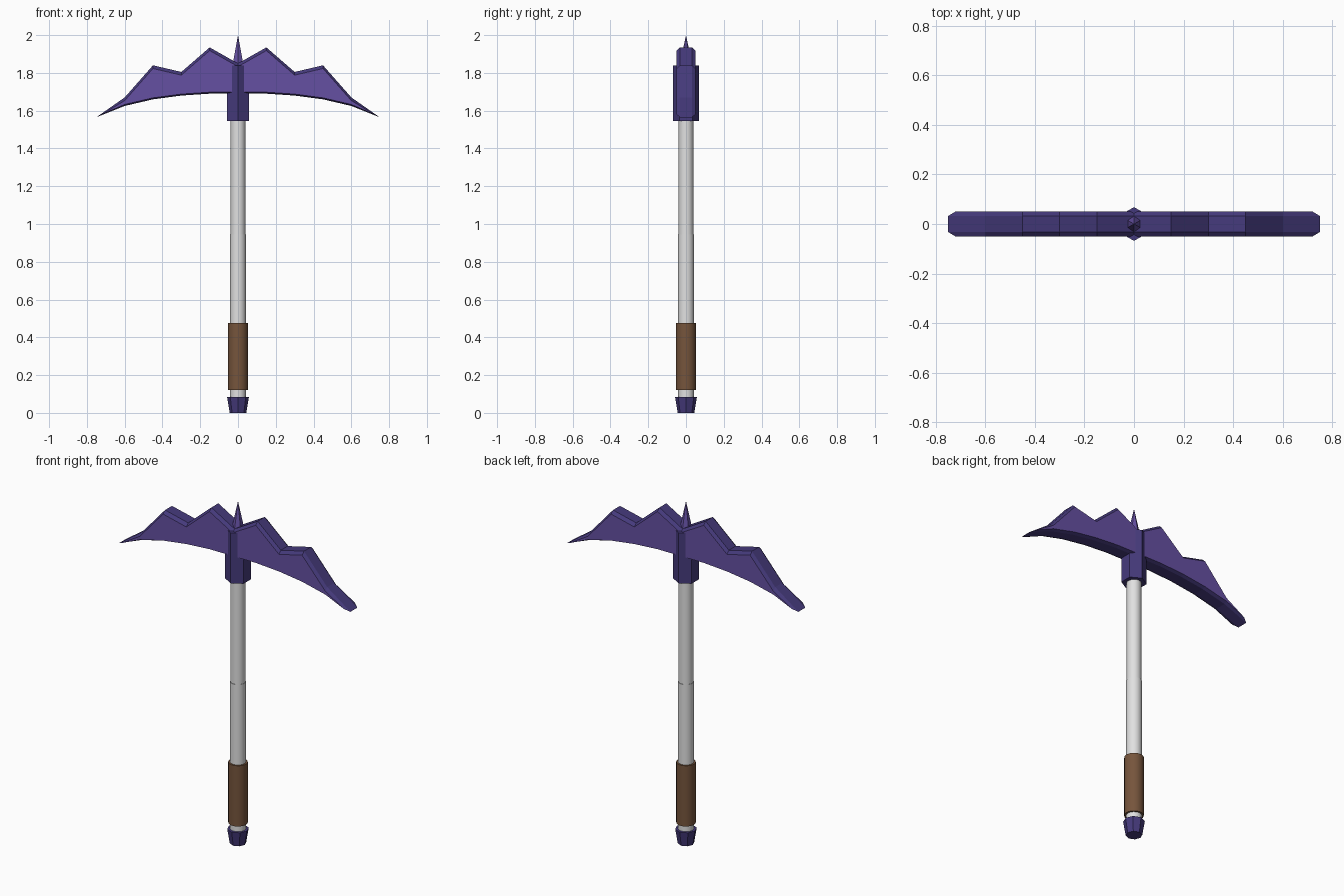
import bpy
import bmesh
import math

cube = bpy.data.objects.get("Cube")
if cube:
    bpy.data.objects.remove(cube, do_unlink=True)


def make_material(name, rgb):
    m = bpy.data.materials.new(name)
    m.use_nodes = True
    m.diffuse_color = (*rgb, 1)
    m.node_tree.nodes["Principled BSDF"].inputs["Base Color"].default_value = (*rgb, 1)
    return m


violet = make_material("violet", (0.13, 0.08, 0.36))
dark_violet = make_material("dark violet", (0.06, 0.042, 0.2))
white = make_material("pale grey", (0.75, 0.75, 0.75))
brown = make_material("brown leather", (0.18, 0.09, 0.045))


def turned(name, sides, rings, material, smooth=False):
    """Stack of regular polygons given as (radius, height), first corner on y."""
    bm = bmesh.new()
    loops = []
    for r, z in rings:
        angles = [math.pi / 2 + i * math.tau / sides for i in range(sides)]
        loops.append([bm.verts.new((r * math.cos(a), r * math.sin(a), z)) for a in angles])
    for low, high in zip(loops, loops[1:]):
        for i in range(sides):
            j = (i + 1) % sides
            bm.faces.new((low[i], low[j], high[j], high[i]))
    bm.faces.new(loops[0][::-1])
    bm.faces.new(loops[-1])
    bmesh.ops.remove_doubles(bm, verts=bm.verts, dist=1e-5)
    return finish(name, bm, [material], smooth)


def finish(name, bm, materials, smooth=False):
    bmesh.ops.recalc_face_normals(bm, faces=bm.faces)
    mesh = bpy.data.meshes.new(name)
    bm.to_mesh(mesh)
    bm.free()
    for m in materials:
        mesh.materials.append(m)
    ob = bpy.data.objects.new(name, mesh)
    bpy.context.collection.objects.link(ob)
    if smooth:
        bpy.ops.object.select_all(action='DESELECT')
        ob.select_set(True)
        bpy.context.view_layer.objects.active = ob
        bpy.ops.object.shade_smooth_by_angle(angle=math.radians(40))
    return ob


# Handle
turned("pommel", 8, [(0.044, 0), (0.058, 0.085)], dark_violet)
turned("lower_shaft", 24, [(0.042, 0.07), (0.042, 0.945)], white, True)
turned("upper_shaft", 24, [(0.039, 0.94), (0.039, 1.56)], white, True)
turned("grip", 24, [(0.052, 0.12), (0.052, 0.475)], brown, True)

# Head socket and top spike
turned("socket", 6, [(0.068, 1.545), (0.068, 1.84)], dark_violet)
turned("top_spike", 6, [(0.036, 1.83), (0.0, 2.0)], violet)

# Blade: bevelled slab, pale flat sides inside a dark rim
STEP, TIP = 0.15, (0.75, 1.565)
top = [1.85, 1.935, 1.805, 1.84, 1.67]
bottom = [1.69, 1.69, 1.68, 1.66, 1.625]


def outline(drop, lift, tip):
    upper = [(i * STEP, z - drop) for i, z in enumerate(top)]
    lower = [(i * STEP, z + lift) for i, z in enumerate(bottom)]
    right = upper + [tip] + lower[::-1]
    left = [(-x, z) for x, z in right[::-1] if x > 0]
    return right + left


rim = outline(0, 0, TIP)
face = outline(0.017, 0.008, (0.72, 1.581))
bm = bmesh.new()
layers = [[bm.verts.new((x, y, z)) for x, z in shape]
          for shape, y in ((face, -0.05), (rim, -0.032), (rim, 0.032), (face, 0.05))]
count = len(rim)
for a, b in zip(layers, layers[1:]):
    for i in range(count):
        j = (i + 1) % count
        bm.faces.new((a[i], a[j], b[j], b[i])).material_index = 1
for side in (layers[0], layers[-1]):
    bm.faces.new(side)
finish("blade", bm, [violet, dark_violet])
